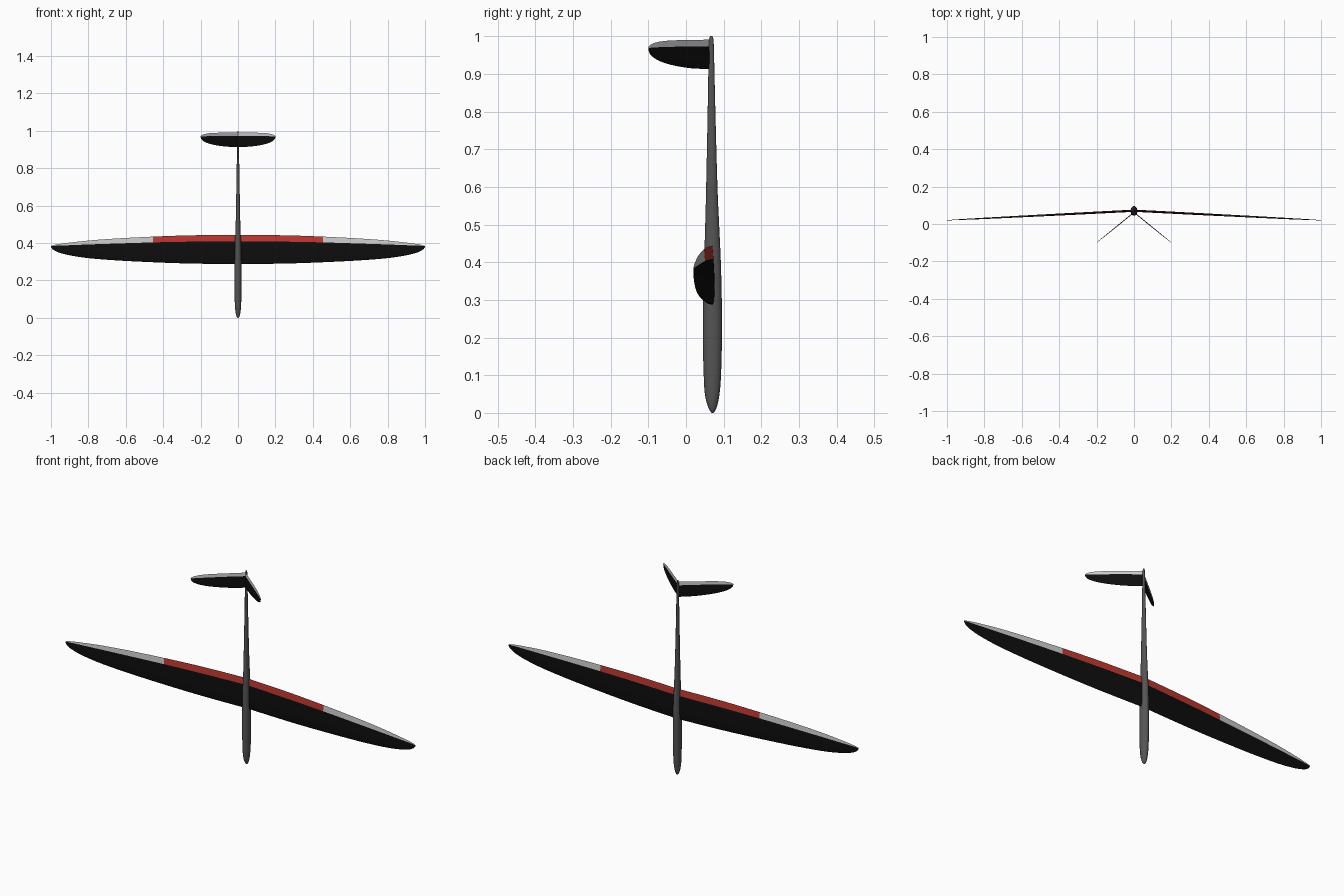
import bpy, bmesh, math
from mathutils import Vector

if "Cube" in bpy.data.objects:
    bpy.data.objects.remove(bpy.data.objects["Cube"])


def material(name, rgb):
    m = bpy.data.materials.new(name)
    m.diffuse_color = (*rgb, 1)
    m.use_nodes = True
    m.node_tree.nodes["Principled BSDF"].inputs["Base Color"].default_value = m.diffuse_color
    return m


GREY = material("dark_grey", (0.09, 0.09, 0.09))
BLACK = material("black", (0.004, 0.004, 0.004))
WHITE = material("white", (0.72, 0.72, 0.70))
RED = material("red", (0.5, 0.04, 0.03))


def refine(rows, n):
    """Catmull-Rom resampling of a station table."""
    pts = [Vector(r) for r in rows]
    out = []
    for i in range(len(pts) - 1):
        b, c = pts[i], pts[i + 1]
        a = pts[i - 1] if i else b
        d = pts[min(i + 2, len(pts) - 1)]
        for k in range(n):
            t = k / n
            out.append(0.5 * (2 * b + (c - a) * t + (2 * a - 5 * b + 4 * c - d) * t * t
                              + (3 * b - a - 3 * c + d) * t ** 3))
    out.append(pts[-1])
    return out


def make_object(name, bm, mats, angle):
    bmesh.ops.recalc_face_normals(bm, faces=bm.faces)
    me = bpy.data.meshes.new(name)
    bm.to_mesh(me)
    bm.free()
    for m in mats:
        me.materials.append(m)
    ob = bpy.data.objects.new(name, me)
    bpy.context.collection.objects.link(ob)
    bpy.context.view_layer.objects.active = ob
    ob.select_set(True)
    bpy.ops.object.shade_smooth_by_angle(angle=math.radians(angle))
    ob.select_set(False)
    return ob


def loft(bm, rings, pick=lambda i, j: 0):
    """Skin closed rings and cap both ends; pick gives the material index."""
    vs = [[bm.verts.new(p) for p in r] for r in rings]
    n = len(vs[0])
    for i in range(len(vs) - 1):
        for j in range(n):
            k = (j + 1) % n
            f = bm.faces.new((vs[i][j], vs[i][k], vs[i + 1][k], vs[i + 1][j]))
            f.material_index = pick(i, j)
    bm.faces.new(vs[0])
    bm.faces.new(vs[-1])


def thickness(c):
    """Symmetric airfoil half thickness at chord fraction c."""
    return 5 * (0.2969 * math.sqrt(c) - 0.126 * c - 0.3516 * c ** 2 + 0.2843 * c ** 3 - 0.1026 * c ** 4)


FRONT = (0, 0.012, 0.05, 0.12, 0.25, 0.42, 0.6, 0.8, 1)   # leading edge to hinge
REAR = (0.5, 1)                                           # hinge to trailing edge


def panel(name, table, root_y, tip, rel, mats, split):
    """Half wing with hinged rear strip, mirrored. Table: span, leading, hinge, trailing z."""
    stations = refine(table, 4)
    span = Vector((tip[0], tip[1] - root_y, 0))
    up = Vector((span.y, -span.x, 0)).normalized()
    rings = []
    for s, le, hz, te in stations:
        zs = [le + (hz - le) * c for c in FRONT] + [hz + (te - hz) * c for c in REAR]
        base = Vector((0, root_y, 0)) + span * s
        chord = te - le
        top, low = [], []
        for z in zs:
            h = thickness(min(1, max(0, (z - le) / chord))) * rel * chord
            mid = base + Vector((0, 0, z))
            top.append(mid + up * h)
            low.append(mid - up * h)
        rings.append(top + low[:0:-1])
    n, hinge = len(rings[0]), len(FRONT) - 1
    last = hinge + len(REAR)

    def pick(i, j):
        rear = hinge <= j <= n - 1 - hinge and j < 2 * last + 1 - hinge
        if not rear:
            return 0
        return 1 if stations[i][0] < split - 1e-4 else 2

    bm = bmesh.new()
    loft(bm, rings, pick)
    ob = make_object(name, bm, mats, 50)
    ob.modifiers.new("mirror", 'MIRROR')
    return ob


# Fuselage pod and boom: z, y near, y far, half width
BODY = [(0, .068, .072, .002), (.005, .064, .077, .007), (.02, .057, .083, .0115),
        (.05, .050, .089, .0155), (.1, .047, .093, .0178), (.2, .0445, .0955, .0187),
        (.3, .0455, .095, .018), (.4, .048, .0925, .016), (.5, .051, .088, .0125),
        (.6, .0535, .0835, .0105), (.8, .0575, .078, .007), (.95, .06, .0745, .005),
        (.99, .061, .073, .0042), (1, .064, .07, .002)]
SIDES = 24
rings = []
for z, y0, y1, hx in refine(BODY, 3):
    rings.append([(hx * math.cos(a), (y0 + y1) / 2 + (y1 - y0) / 2 * math.sin(a), z)
                  for a in (2 * math.pi * k / SIDES for k in range(SIDES))])
bm = bmesh.new()
loft(bm, rings)
make_object("fuselage", bm, [GREY], 60)

# Main wing with red flaps and white ailerons
WING = [(0, .287, .409, .443), (.25, .290, .407, .441), (.455, .297, .403, .434),
        (.65, .307, .397, .424), (.8, .319, .392, .413), (.9, .334, .388, .402),
        (.96, .350, .386, .394), (.99, .366, .384, .388), (1, .380, .382, .384)]
panel("wing", WING, .071, (1, .02), .075, [BLACK, RED, WHITE], .455)

# V tail with white control surfaces
TAIL = [(0, .913, .973, .991), (.3, .915, .973, .990), (.6, .923, .972, .989),
        (.8, .933, .971, .986), (.92, .944, .970, .981), (.98, .955, .969, .975),
        (1, .966, .968, .970)]
panel("v_tail", TAIL, .062, (.2, -.1), .06, [BLACK, WHITE, WHITE], .5)
